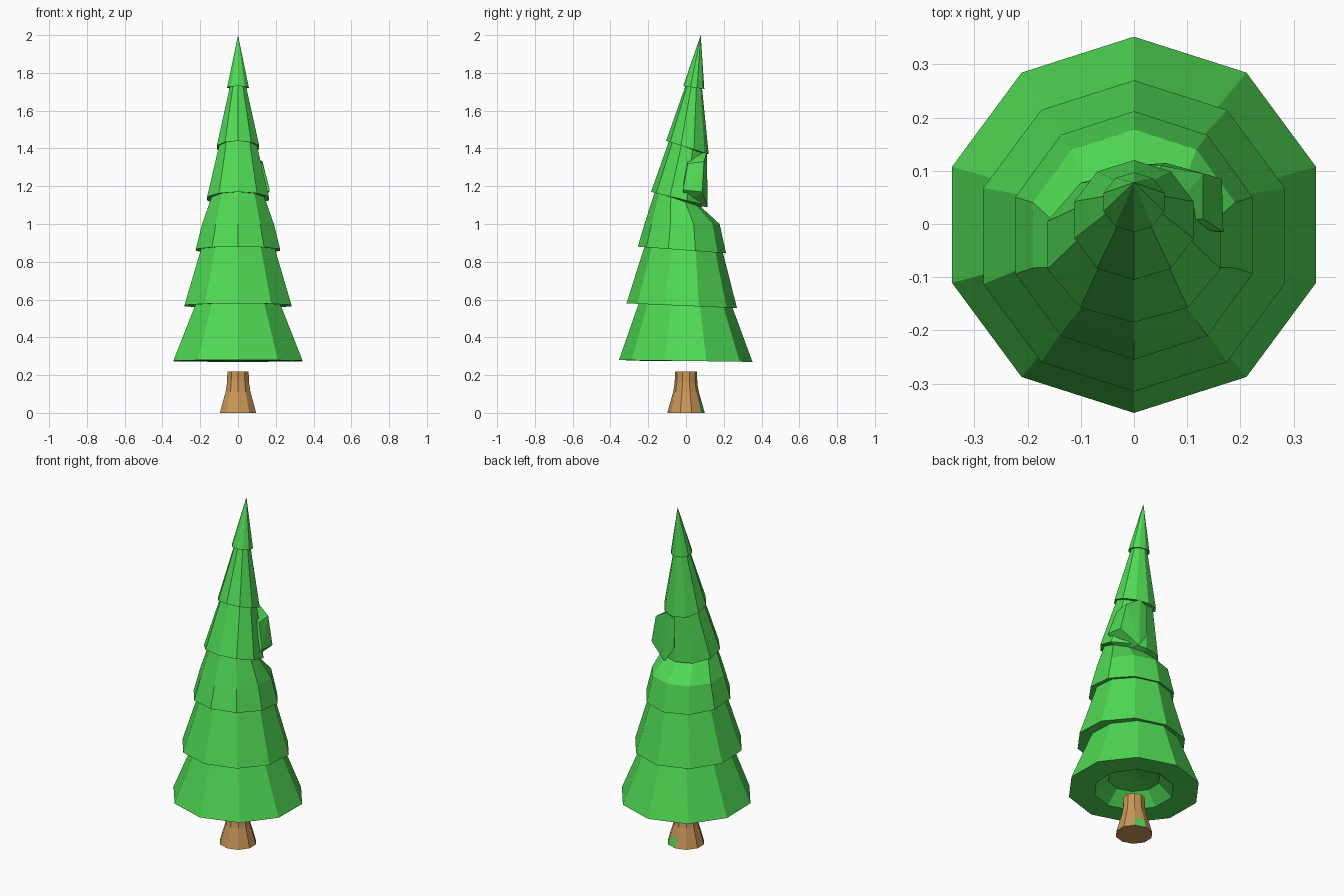
import bpy, bmesh
from math import sin, cos, pi

if "Cube" in bpy.data.objects:
    bpy.data.objects.remove(bpy.data.objects["Cube"])

SIDES = 10


def material(name, colour):
    m = bpy.data.materials.new(name)
    m.diffuse_color = (*colour, 1)
    m.use_nodes = True
    m.node_tree.nodes["Principled BSDF"].inputs["Base Color"].default_value = m.diffuse_color
    return m


green = material("needles", (0.08, 0.70, 0.09))
brown = material("bark", (0.60, 0.31, 0.10))


def finish(bm, name, *mats):
    bmesh.ops.recalc_face_normals(bm, faces=bm.faces)
    mesh = bpy.data.meshes.new(name)
    bm.to_mesh(mesh)
    bm.free()
    for m in mats:
        mesh.materials.append(m)
    ob = bpy.data.objects.new(name, mesh)
    bpy.context.collection.objects.link(ob)
    return ob


def ring(bm, zf, zb, half_width, yf, yb):
    """Tilted ten-sided ring given by front/back height, half width and front/back y."""
    vs = []
    for i in range(SIDES):
        a = pi / 2 + 2 * pi * i / SIDES
        t = (sin(a) + 1) / 2
        vs.append(bm.verts.new((half_width / cos(pi / 10) * cos(a),
                                yf + (yb - yf) * t, zf + (zb - zf) * t)))
    return vs


def bridge(bm, a, b):
    return [bm.faces.new((a[i], a[(i + 1) % SIDES], b[(i + 1) % SIDES], b[i]))
            for i in range(SIDES)]


# Trunk with flared foot and one mossy patch at the back
bm = bmesh.new()
profile = [(0, .099), (.055, .084), (.11, .068), (.16, .06), (.22, .058)]
rings = [ring(bm, z, z, r * .97, -r, r) for z, r in profile]
walls = [bridge(bm, a, b) for a, b in zip(rings, rings[1:])]
walls[0][-1].material_index = 1
bm.faces.new(rings[0])
bm.faces.new(rings[-1])
finish(bm, "trunk", brown, green)

# Foliage: one stepped shell with hollow underside and leaning tip
bm = bmesh.new()
steps = [
    (.36, .36, .028, -.03, .03),
    (.345, .345, .135, -.14, .14),
    (.275, .275, .205, -.217, .217),
    (.28, .27, .342, -.355, .352),
    (.58, .56, .225, -.250, .245),
    (.58, .555, .283, -.315, .270),
    (.88, .85, .195, -.220, .195),
    (.88, .845, .223, -.255, .212),
    (1.0, 1.0, .190, -.220, .178),
    (1.17, 1.09, .140, -.165, .080),
    (1.17, 1.10, .163, -.185, .105),
    (1.44, 1.37, .100, -.090, .100),
    (1.44, 1.37, .112, -.105, .120),
    (1.73, 1.72, .043, -.003, .085),
    (1.73, 1.715, .057, -.015, .097),
]
rings = [ring(bm, *s) for s in steps]
for a, b in zip(rings, rings[1:]):
    bridge(bm, a, b)
bm.faces.new(rings[0])
tip = bm.verts.new((0, .078, 2.0))
for i in range(SIDES):
    bm.faces.new((rings[-1][i], rings[-1][(i + 1) % SIDES], tip))
finish(bm, "foliage", green)

# Ragged branch clump on the back right: convex hull of its corners
bm = bmesh.new()
corners = [(.168, -.015, 1.18), (.165, .085, 1.17), (.06, .115, 1.09), (.09, -.015, 1.10),
           (.13, .01, 1.32), (.13, .095, 1.33), (.05, .11, 1.38), (.05, 0, 1.38),
           (.0, .11, 1.18), (.0, .108, 1.35)]
hull = bmesh.ops.convex_hull(bm, input=[bm.verts.new(c) for c in corners])
finish(bm, "branch_clump", green)
